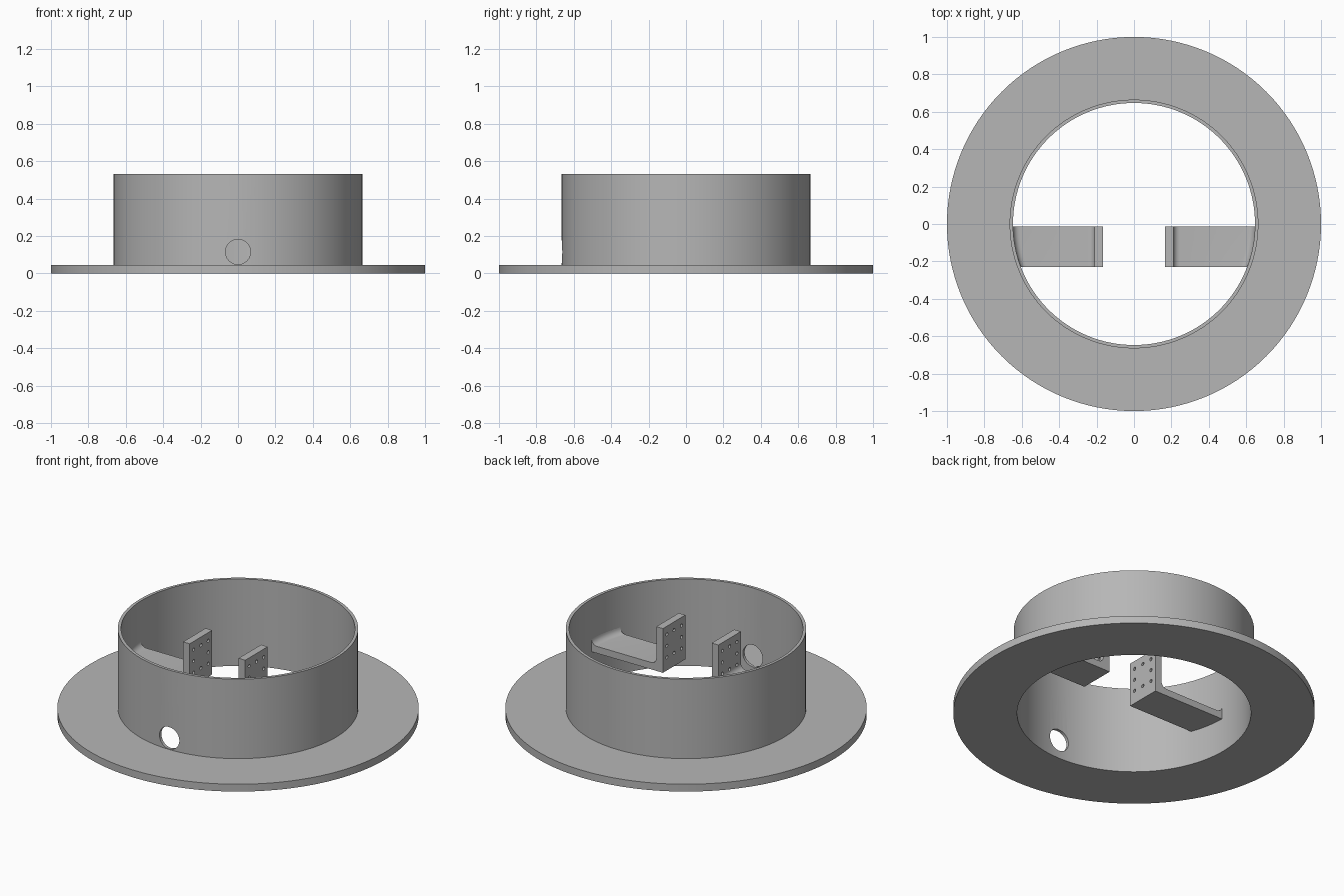
import bpy, bmesh
from math import sin, cos, pi, sqrt, radians
from mathutils import Matrix

cube = bpy.data.objects.get("Cube")
if cube:
    bpy.data.objects.remove(cube, do_unlink=True)

# Single grey material
GREY = (0.47, 0.47, 0.47, 1)
grey = bpy.data.materials.new("plain grey")
grey.use_nodes = True
grey.diffuse_color = GREY
grey.node_tree.nodes["Principled BSDF"].inputs["Base Color"].default_value = GREY

R_OUT, R_IN, R_FLANGE = 0.665, 0.647, 1.0
H_FLANGE, H_RING = 0.045, 0.53


def finish(bm, name):
    bmesh.ops.recalc_face_normals(bm, faces=bm.faces)
    mesh = bpy.data.meshes.new(name)
    bm.to_mesh(mesh)
    bm.free()
    mesh.materials.append(grey)
    ob = bpy.data.objects.new(name, mesh)
    bpy.context.collection.objects.link(ob)
    return ob


def loft(rings, name, closed=False):
    """Skin equal-length rings of points; cap the ends unless closed."""
    bm = bmesh.new()
    vs = [[bm.verts.new(p) for p in ring] for ring in rings]
    n = len(vs[0])
    for i in range(len(vs) if closed else len(vs) - 1):
        a, b = vs[i], vs[(i + 1) % len(vs)]
        for j in range(n):
            k = (j + 1) % n
            bm.faces.new((a[j], a[k], b[k], b[j]))
    if not closed:
        bm.faces.new(vs[0])
        bm.faces.new(vs[-1])
    return finish(bm, name)


def drill(ob, holes, radius, depth, axis, segments):
    """Cut round holes through an object along the given axis."""
    bm = bmesh.new()
    turn = Matrix.Rotation(pi / 2, 4, axis)
    for h in holes:
        bmesh.ops.create_cone(bm, cap_ends=True, segments=segments, radius1=radius,
                              radius2=radius, depth=depth,
                              matrix=Matrix.Translation(h) @ turn)
    cutter = finish(bm, "hole_cutter")
    cutter.hide_render = True
    mod = ob.modifiers.new("holes", "BOOLEAN")
    mod.operation, mod.solver, mod.object = "DIFFERENCE", "EXACT", cutter
    activate(ob)
    bpy.ops.object.modifier_apply(modifier=mod.name)
    bpy.data.objects.remove(cutter, do_unlink=True)


def activate(ob):
    bpy.ops.object.select_all(action="DESELECT")
    ob.select_set(True)
    bpy.context.view_layer.objects.active = ob


def smooth(ob):
    activate(ob)
    bpy.ops.object.shade_smooth_by_angle(angle=radians(30))


# Flanged ring: an L profile revolved around z, with a round port at the front
profile = [(R_IN, 0), (R_FLANGE, 0), (R_FLANGE, H_FLANGE),
           (R_OUT, H_FLANGE), (R_OUT, H_RING), (R_IN, H_RING)]
STEPS = 128
rings = []
for i in range(STEPS):
    a = 2 * pi * i / STEPS
    rings.append([(r * cos(a), r * sin(a), z) for r, z in profile])
housing = loft(rings, "flanged_ring", closed=True)
drill(housing, [(0, -R_OUT, 0.115)], 0.067, 0.2, "X", 48)
smooth(housing)

# Brackets: upright drilled plate, horizontal arm, filleted against the curved wall
X_IN, X_BACK = 0.165, 0.21
Z_LOW, Z_ARM, Z_TOP = 0.21, 0.252, 0.48
Y_FRONT, Y_BACK, FILLET = -0.23, -0.013, 0.035


def bracket_section(y, side):
    wall = sqrt(R_IN ** 2 - y ** 2)
    root = wall + 0.008
    arc = [pi / 2 * i / 6 for i in range(7)]
    pts = [(X_IN, Z_LOW), (X_IN, Z_TOP), (X_BACK, Z_TOP)]
    pts += [(X_BACK + FILLET * (1 - cos(t)), Z_ARM + FILLET * (1 - sin(t))) for t in arc]
    pts += [(wall - FILLET * (1 - sin(t)), Z_ARM + FILLET * (1 - cos(t))) for t in arc]
    pts += [(root, Z_ARM + FILLET), (root, Z_LOW)]
    return [(side * x, y, z) for x, z in pts]


y_mid, z_mid, pitch = (Y_FRONT + Y_BACK) / 2, 0.36, 0.07
for side, name in ((1, "left_bracket"), (-1, "right_bracket")):
    slices = [Y_FRONT + (Y_BACK - Y_FRONT) * i / 8 for i in range(9)]
    bracket = loft([bracket_section(y, side) for y in slices], name)
    holes = [(side * (X_IN + X_BACK) / 2, y_mid + i * pitch, z_mid + j * pitch)
             for i in (-1, 0, 1) for j in (-1, 0, 1) if (i, j) != (0, 0)]
    drill(bracket, holes, 0.01, 0.1, "Y", 16)
    smooth(bracket)
